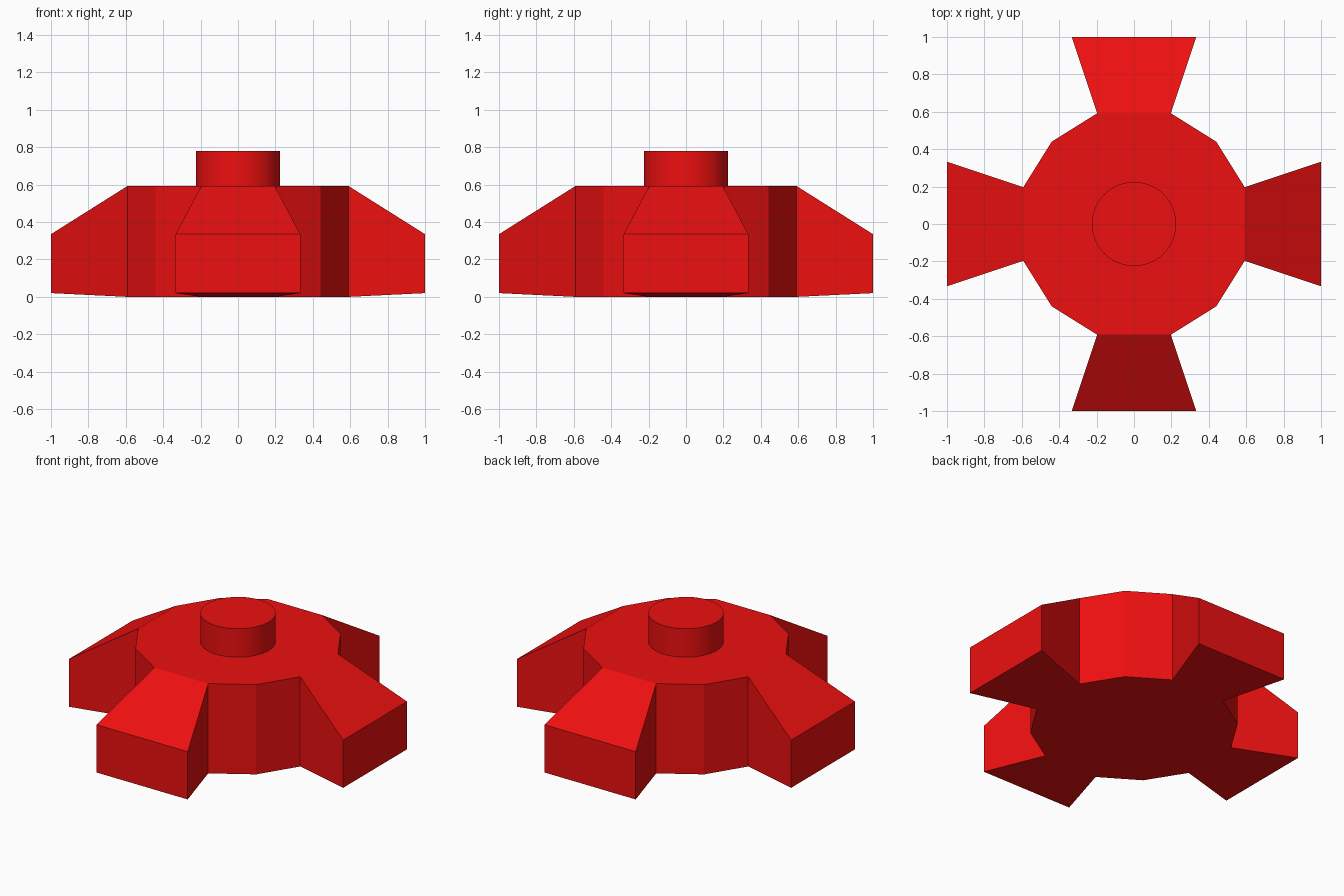
import bpy, bmesh
from math import cos, sin, pi
from mathutils import Vector

if "Cube" in bpy.data.objects:
    bpy.data.objects.remove(bpy.data.objects["Cube"])

red = bpy.data.materials.new("red")
red.diffuse_color = (0.85, 0.005, 0.005, 1)
red.use_nodes = True
red.node_tree.nodes["Principled BSDF"].inputs["Base Color"].default_value = red.diffuse_color


def add_object(name, bm):
    bmesh.ops.recalc_face_normals(bm, faces=bm.faces)
    mesh = bpy.data.meshes.new(name)
    bm.to_mesh(mesh)
    bm.free()
    mesh.materials.append(red)
    obj = bpy.data.objects.new(name, mesh)
    bpy.context.collection.objects.link(obj)
    return obj


# Handwheel body: twelve-sided prism, one quarter of the outline repeated four times
HUB, HALF, CORNER, TOP = 0.592, 0.197, 0.44, 0.592
quarter = [(HUB, -HALF), (HUB, HALF), (CORNER, CORNER)]
outline = []
for k in range(4):
    c, s = round(cos(k * pi / 2)), round(sin(k * pi / 2))
    outline += [(c * x - s * y, s * x + c * y) for x, y in quarter]

bm = bmesh.new()
base = bm.faces.new([bm.verts.new((x, y, 0)) for x, y in outline])
lid = bmesh.ops.extrude_face_region(bm, geom=[base], use_keep_orig=True)
for v in lid["geom"]:
    if isinstance(v, bmesh.types.BMVert):
        v.co.z = TOP
bmesh.ops.recalc_face_normals(bm, faces=bm.faces)

# Four flared arms pulled out of the sides that face along x and y
bm.normal_update()
sides = [f for f in bm.faces if max(abs(f.normal.x), abs(f.normal.y)) > 0.999]
for face in sides:
    out = face.normal.copy()
    side = Vector((-out.y, out.x, 0))
    tip = bmesh.ops.extrude_discrete_faces(bm, faces=[face])["faces"][0]
    for v in tip.verts:
        spread = 0.333 if v.co.dot(side) > 0 else -0.333
        height = 0.335 if v.co.z > 0.3 else 0.02
        v.co = out + side * spread + Vector((0, 0, height))
add_object("four_armed_body", bm)

# Round stub on top
bpy.ops.mesh.primitive_cylinder_add(vertices=48, radius=0.225, depth=0.78 - TOP,
                                    location=(0, 0, (TOP + 0.78) / 2))
stub = bpy.context.object
stub.name = "top_stub"
stub.data.materials.append(red)
bpy.ops.object.shade_smooth_by_angle()
